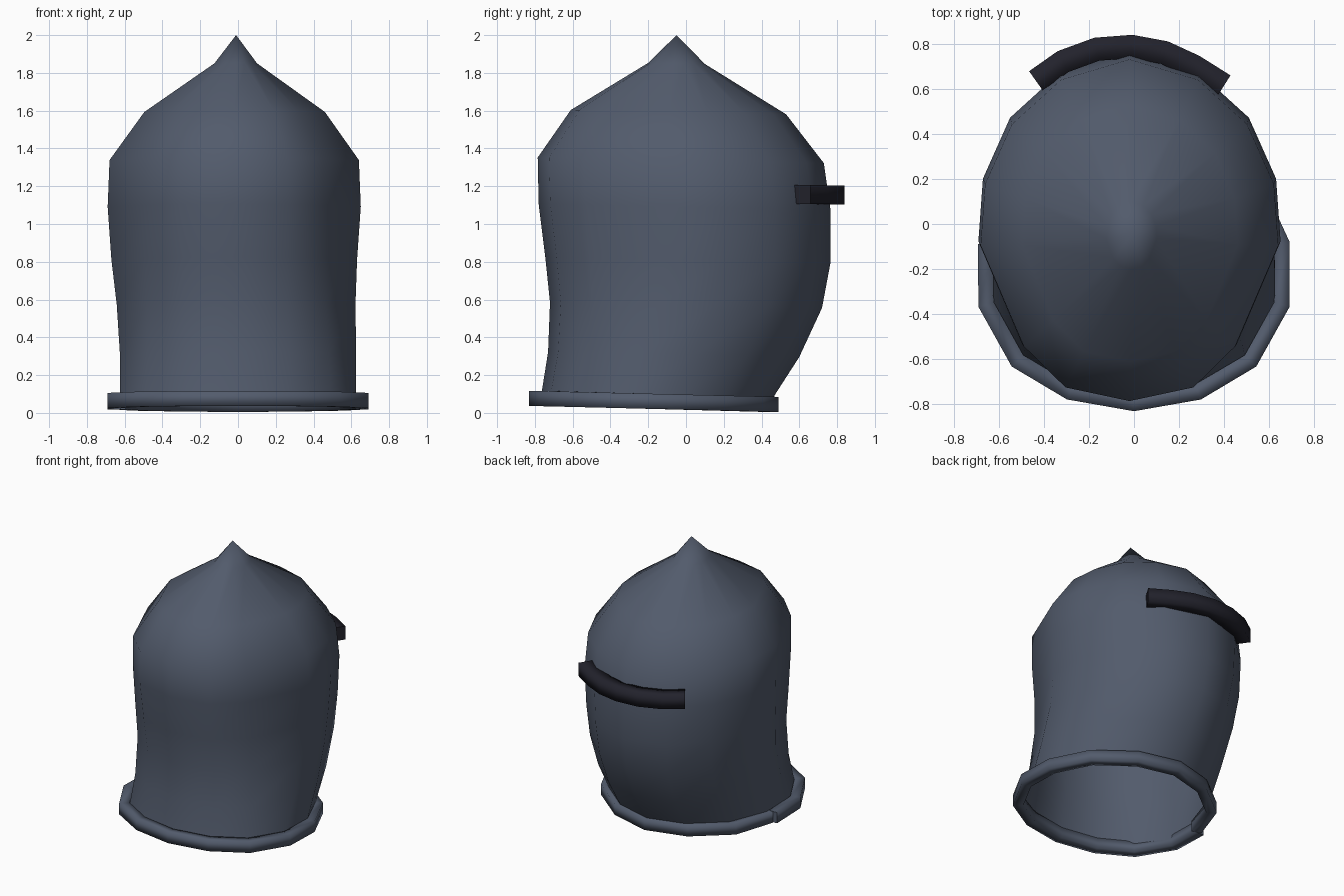
import bpy, bmesh
from mathutils import Vector

cube = bpy.data.objects.get("Cube")
if cube:
    bpy.data.objects.remove(cube, do_unlink=True)


def material(name, rgb):
    m = bpy.data.materials.new(name)
    m.use_nodes = True
    m.diffuse_color = (*rgb, 1)
    m.node_tree.nodes["Principled BSDF"].inputs["Base Color"].default_value = (*rgb, 1)
    return m


steel = material("blue grey steel", (0.085, 0.105, 0.15))
dark = material("dark iron", (0.016, 0.016, 0.025))


def mirrored(half):
    """Close a half outline, given from front to back, into a 14-sided ring."""
    pts = [Vector(p) for p in half]
    return pts + [Vector((-p.x, p.y)) for p in pts[-2:0:-1]]


# Plan outlines: narrow at the face above, fuller and rounder at the neck
crown_plan = mirrored([(0, -1), (0.43, -0.92), (0.71, -0.68), (1.0, -0.09),
                       (0.97, 0.27), (0.79, 0.62), (0.46, 0.88), (0, 1)])
neck_plan = mirrored([(0, -1), (0.43, -0.92), (0.78, -0.7), (0.99, -0.3),
                      (0.99, 0.13), (0.8, 0.57), (0.43, 0.88), (0, 1)])
SIDES = len(neck_plan)


def finish(bm, name, mat):
    bmesh.ops.recalc_face_normals(bm, faces=bm.faces)
    mesh = bpy.data.meshes.new(name)
    bm.to_mesh(mesh)
    bm.free()
    mesh.materials.append(mat)
    obj = bpy.data.objects.new(name, mesh)
    bpy.context.collection.objects.link(obj)
    return obj


def loft(bm, rings):
    for a, b in zip(rings, rings[1:]):
        n = len(a)
        for i in range(n):
            j = (i + 1) % n
            bm.faces.new((a[i], a[j], b[j], b[i])).smooth = True


def bar(name, path, centre, half_w, half_h, mat):
    """Square bar swept along a path that bends around a centre."""
    bm = bmesh.new()
    rings = []
    for i, p in enumerate(path):
        t = path[min(i + 1, len(path) - 1)] - path[max(i - 1, 0)]
        out = Vector((t.y, -t.x, 0)).normalized()
        if out.dot(p - centre) < 0:
            out.negate()
        up = Vector((0, 0, half_h))
        rings.append([bm.verts.new(p + out * half_w * a + up * b)
                      for a, b in ((1, 1), (1, -1), (-1, -1), (-1, 1))])
    loft(bm, rings)
    # flat caps on separate vertices, so the long sides stay softly shaded
    for ring in (rings[0], rings[-1]):
        bm.faces.new([bm.verts.new(v.co) for v in ring])
    return finish(bm, name, mat)


# Helmet shell: height, x centre, x radius, front y, back y
profile = [
    (0.06, 0.00, 0.63, -0.77, 0.44),
    (0.31, 0.00, 0.63, -0.73, 0.60),
    (0.57, -0.01, 0.635, -0.72, 0.72),
    (0.81, -0.02, 0.652, -0.745, 0.765),
    (1.09, -0.02, 0.67, -0.78, 0.765),
    (1.337, -0.02, 0.66, -0.785, 0.73),
    (1.592, -0.018, 0.478, -0.61, 0.53),
    (1.85, -0.012, 0.113, -0.20, 0.10),
]
bm = bmesh.new()
rings = []
for z, cx, rx, front, back in profile:
    cy, ry = (front + back) / 2, (back - front) / 2
    blend = min(1, z - 0.06)
    plan = [n.lerp(c, blend) for n, c in zip(neck_plan, crown_plan)]
    rings.append([bm.verts.new((cx + rx * p.x, cy + ry * p.y, z - 0.02 * ry * p.y))
                  for p in plan])
loft(bm, rings)
tip = bm.verts.new((-0.01, -0.05, 2.0))
for k in range(SIDES):
    bm.faces.new((rings[-1][k], rings[-1][(k + 1) % SIDES], tip)).smooth = True
finish(bm, "helmet_shell", steel)

# Neck rim: bar running once round the opening, its last end tucked inside the first
rim = []
for k in range(SIDES + 1):
    p = neck_plan[(k - 4) % SIDES] * (0.96 if k == SIDES else 1)
    rim.append(Vector((0.662 * p.x, -0.17 + 0.624 * p.y, 0.061 - 0.016 * p.y)))
bar("neck_rim", rim, Vector((0, -0.17, 0.06)), 0.036, 0.04, steel)

# Curved bar across the back
strap = [Vector((x, y, 1.155 - 0.02 * (y - 0.7)))
         for x, y in ((-0.435, 0.635), (-0.315, 0.72), (-0.165, 0.775), (-0.01, 0.787),
                      (0.135, 0.76), (0.265, 0.7), (0.4, 0.615))]
bar("back_bar", strap, Vector((0, 0, 1.15)), 0.052, 0.05, dark)
